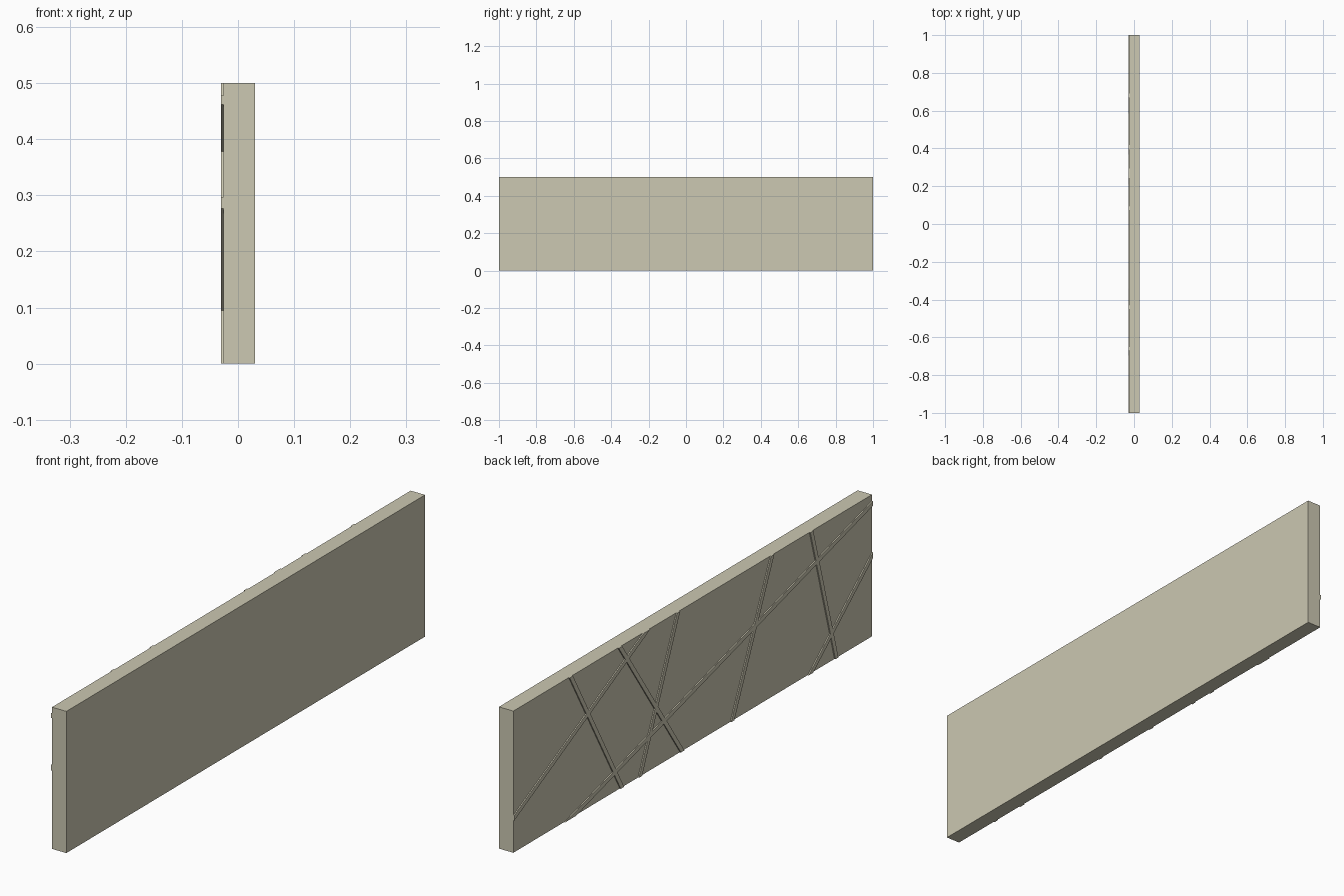
import bpy, bmesh
from mathutils import Vector

if "Cube" in bpy.data.objects:
    bpy.data.objects.remove(bpy.data.objects["Cube"])

FACE_X, RAISED_X = -0.026, -0.03
STRIP_W = 0.016

mat = bpy.data.materials.new("warm_beige")
mat.diffuse_color = (0.604, 0.578, 0.445, 1)
mat.use_nodes = True
mat.node_tree.nodes["Principled BSDF"].inputs["Base Color"].default_value = mat.diffuse_color


def finish(name, bm):
    bmesh.ops.recalc_face_normals(bm, faces=bm.faces)
    me = bpy.data.meshes.new(name)
    bm.to_mesh(me)
    bm.free()
    me.materials.append(mat)
    ob = bpy.data.objects.new(name, me)
    bpy.context.collection.objects.link(ob)
    return ob


def box(bm, x0, x1, outline):
    """Prism between x0 and x1 over a (y, z) outline."""
    face = bm.faces.new([bm.verts.new((x0, y, z)) for y, z in outline])
    ext = bmesh.ops.extrude_face_region(bm, geom=[face])["geom"]
    moved = [v for v in ext if isinstance(v, bmesh.types.BMVert)]
    bmesh.ops.translate(bm, verts=moved, vec=(x1 - x0, 0, 0))


# Main slab
bm = bmesh.new()
box(bm, FACE_X, 0.03, [(-1, 0), (1, 0), (1, 0.5), (-1, 0.5)])
finish("wall_panel", bm)

# Raised strips crossing the left face: centre line ends (y, z)
strips = [
    ((0.682, 0.5), (0.397, 0)),
    ((0.408, 0.5), (0.061, 0)),
    ((1.0, 0.124), (0.26, 0.5)),
    ((0.084, 0.5), (0.296, 0)),
    ((0.687, 0), (-1.0, 0.47)),
    ((-0.441, 0.5), (-0.218, 0)),
    ((-0.659, 0.5), (-0.799, 0)),
    ((-0.654, 0), (-1.0, 0.287)),
]
# Panel borders used to trim the strips flush
borders = [((0, 1, 0), (0, 1, 0)), ((0, -1, 0), (0, -1, 0)),
           ((0, 0, 0.5), (0, 0, 1)), ((0, 0, 0), (0, 0, -1))]

for i, (a, b) in enumerate(strips):
    a, b = Vector(a), Vector(b)
    d = (b - a).normalized()
    n = Vector((-d.y, d.x)) * STRIP_W / 2
    a, b = a - d * 0.05, b + d * 0.05
    bm = bmesh.new()
    box(bm, FACE_X, RAISED_X, [a + n, b + n, b - n, a - n])
    for co, no in borders:
        bmesh.ops.bisect_plane(bm, geom=bm.verts[:] + bm.edges[:] + bm.faces[:],
                               plane_co=co, plane_no=no, clear_outer=True)
        rim = [e for e in bm.edges if e.is_boundary]
        if rim:
            bmesh.ops.holes_fill(bm, edges=rim, sides=0)
    finish(f"raised_strip_{i + 1}", bm)
